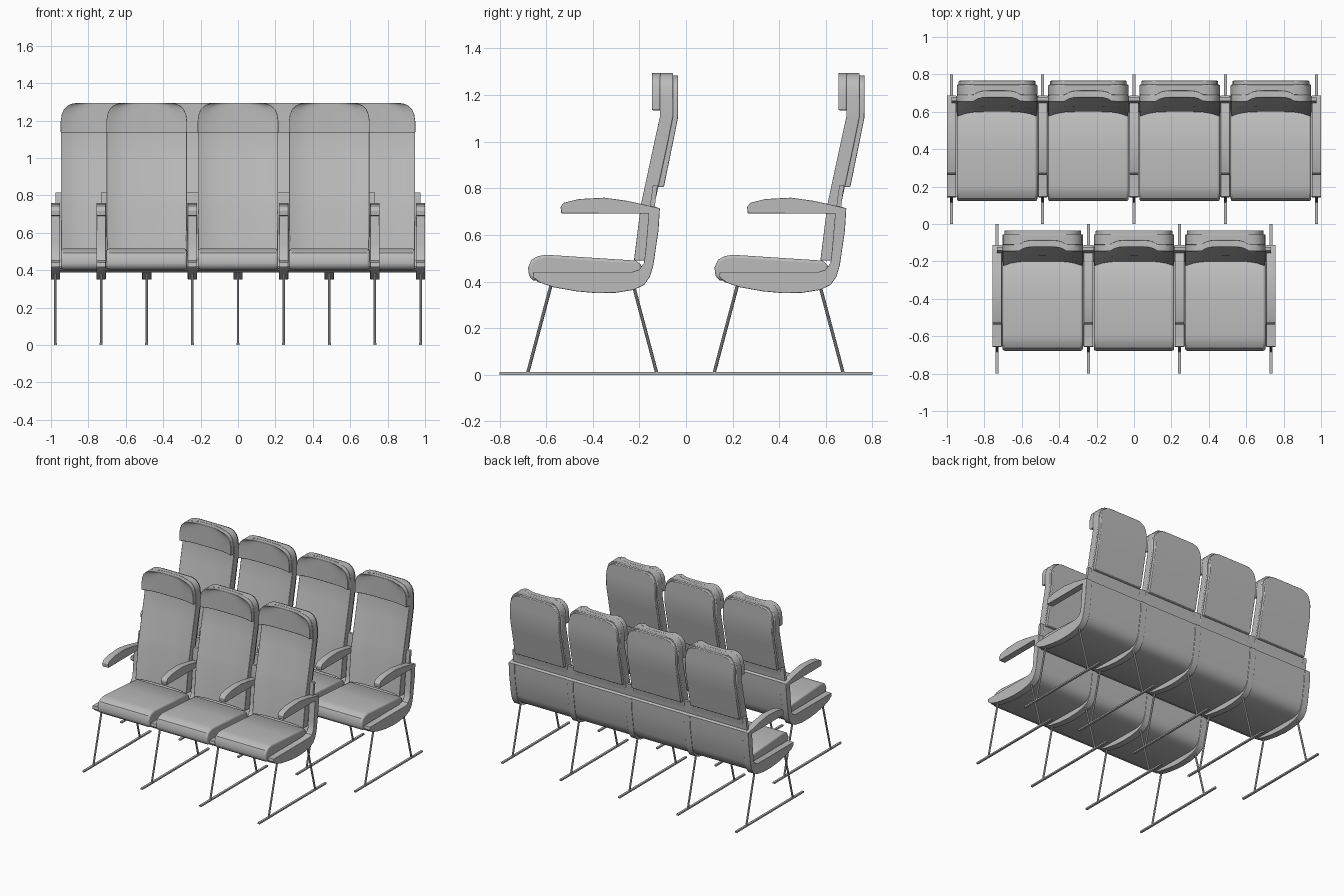
import bpy, bmesh, math
from mathutils import Vector

cube = bpy.data.objects.get("Cube")
if cube:
    bpy.data.objects.remove(cube, do_unlink=True)

grey = bpy.data.materials.new("seat grey")
grey.use_nodes = True
grey.diffuse_color = (0.5, 0.5, 0.5, 1)
grey.node_tree.nodes["Principled BSDF"].inputs["Base Color"].default_value = (0.5, 0.5, 0.5, 1)

PITCH = 0.488     # spacing of seats along a row
ROW_GAP = 0.8     # spacing of the rows


def finish(name, bm, bevel=0, smooth=True):
    bmesh.ops.recalc_face_normals(bm, faces=bm.faces)
    mesh = bpy.data.meshes.new(name)
    bm.to_mesh(mesh)
    bm.free()
    mesh.materials.append(grey)
    obj = bpy.data.objects.new(name, mesh)
    bpy.context.collection.objects.link(obj)
    if bevel:
        mod = obj.modifiers.new("soft edges", "BEVEL")
        mod.width = bevel
        mod.segments = 3
        mod.limit_method = "ANGLE"
        mod.angle_limit = math.radians(40)
    if smooth:
        bpy.ops.object.select_all(action="DESELECT")
        obj.select_set(True)
        bpy.context.view_layer.objects.active = obj
        bpy.ops.object.shade_smooth_by_angle(angle=math.radians(35))
    return obj


def extrude(name, profile, half, bevel=0):
    """Side profile of (y, z) points extruded across x."""
    bm = bmesh.new()
    face = bm.faces.new([bm.verts.new((-half, y, z)) for y, z in profile])
    grown = bmesh.ops.extrude_face_region(bm, geom=[face])["geom"]
    verts = [g for g in grown if isinstance(g, bmesh.types.BMVert)]
    bmesh.ops.translate(bm, vec=(2 * half, 0, 0), verts=verts)
    return finish(name, bm, bevel)


def loft(name, levels, hollow_front, hollow_back, bevel):
    """Upright pad from (z, front y, back y, half width) levels, hollowed in the middle."""
    bm = bmesh.new()
    steps = [i / 5 - 1 for i in range(11)]
    rings = []
    for z, front, back, half in levels:
        ring = [(s * half, front + hollow_front * (1 - s ** 4), z) for s in steps]
        ring += [(s * half, back + hollow_back * (1 - s ** 4), z) for s in reversed(steps)]
        rings.append([bm.verts.new(p) for p in ring])
    for low, high in zip(rings, rings[1:]):
        for i in range(len(low)):
            j = (i + 1) % len(low)
            bm.faces.new((low[i], low[j], high[j], high[i]))
    bm.faces.new(rings[0])
    bm.faces.new(rings[-1])
    return finish(name, bm, bevel)


def rod(name, start, end, radius):
    start, end = Vector(start), Vector(end)
    axis = end - start
    bm = bmesh.new()
    bmesh.ops.create_cone(bm, cap_ends=True, segments=10, radius1=radius,
                          radius2=radius, depth=axis.length)
    turn = axis.to_track_quat("Z", "Y").to_matrix().to_4x4()
    bmesh.ops.transform(bm, matrix=turn, verts=bm.verts)
    bmesh.ops.translate(bm, vec=(start + end) / 2, verts=bm.verts)
    return finish(name, bm)


def rounded_top(front, back, half, top):
    """Levels narrowing to rounded upper corners."""
    return [(top - drop, front, back, half - cut) for drop, cut in
            ((0.1, 0), (0.06, 0.006), (0.035, 0.017), (0.015, 0.037), (0.005, 0.06), (0, 0.09))]


# Seat parts, modelled once at the origin of the front row
cushion = [(-0.655, 0.405), (-0.673, 0.42), (-0.678, 0.46), (-0.663, 0.493), (-0.635, 0.509),
           (-0.6, 0.515), (-0.4, 0.502), (-0.215, 0.49), (-0.19, 0.47), (-0.19, 0.405)]
back = [(0.49, -0.225, -0.165, 0.213), (0.73, -0.195, -0.135, 0.215), (0.8, -0.18, -0.12, 0.215),
        (1.0, -0.137, -0.077, 0.215), (1.11, -0.113, -0.055, 0.215)]
plate = [(0.805, -0.13, -0.095, 0.205), (1.0, -0.085, -0.055, 0.205), (1.1, -0.063, -0.035, 0.205)]
seat_parts = [
    extrude("seat_cushion", cushion, 0.215, 0.012),
    loft("backrest", back + rounded_top(-0.113, -0.055, 0.215, 1.295), 0.025, 0, 0.012),
    loft("back_plate", plate + rounded_top(-0.06, -0.034, 0.205, 1.285), 0, 0, 0.005),
    loft("headrest", [(1.135, -0.148, -0.112, 0.216)] + rounded_top(-0.148, -0.112, 0.216, 1.295),
         0.025, 0.025, 0.009),
]

# Side frame with its armrest, one closed hook-shaped profile
frame = [(-0.535, 0.692), (-0.538, 0.72), (-0.525, 0.738), (-0.46, 0.754), (-0.35, 0.76),
         (-0.25, 0.746), (-0.112, 0.715), (-0.118, 0.62), (-0.14, 0.47), (-0.155, 0.42),
         (-0.18, 0.385), (-0.225, 0.364), (-0.3, 0.352), (-0.38, 0.35), (-0.47, 0.358),
         (-0.57, 0.376), (-0.625, 0.395), (-0.658, 0.42), (-0.655, 0.442), (-0.23, 0.442),
         (-0.2, 0.452), (-0.18, 0.48), (-0.173, 0.54), (-0.16, 0.692)]
frame_parts = [
    extrude("side_frame", frame, 0.025, 0.003),
    rod("front_leg", (0, -0.68, 0.005), (0, -0.575, 0.4), 0.007),
    rod("rear_leg", (0, -0.125, 0.005), (0, -0.23, 0.4), 0.007),
    extrude("floor_skid", [(-0.8, 0), (0, 0), (0, 0.011), (-0.8, 0.011)], 0.008),
]

# Shell running under and behind a whole row
outer = [(-0.655, 0.412), (-0.63, 0.395), (-0.24, 0.388), (-0.19, 0.398), (-0.158, 0.43),
         (-0.143, 0.47), (-0.121, 0.62), (-0.116, 0.714)]
inner = [(-0.134, 0.722), (-0.122, 0.815), (-0.142, 0.815), (-0.155, 0.72), (-0.145, 0.62),
         (-0.16, 0.48), (-0.2, 0.42), (-0.24, 0.408), (-0.63, 0.41)]


def place(parts, x, y, label):
    for part in parts:
        copy = part.copy()
        copy.name = f"{part.name}_{label}"
        copy.location = (x, y, 0)
        bpy.context.collection.objects.link(copy)


# Rows of three and four seats, with frames between and at the ends
for row, count, y in (("front", 3, 0), ("rear", 4, ROW_GAP)):
    for i in range(count):
        place(seat_parts, (i - (count - 1) / 2) * PITCH, y, f"{row}_{i + 1}")
    for i in range(count + 1):
        place(frame_parts, (i - count / 2) * PITCH, y, f"{row}_{i + 1}")
    shell = extrude(f"{row}_shell", outer + inner, count * PITCH / 2)
    shell.location.y = y

for part in seat_parts + frame_parts:
    bpy.data.objects.remove(part, do_unlink=True)
